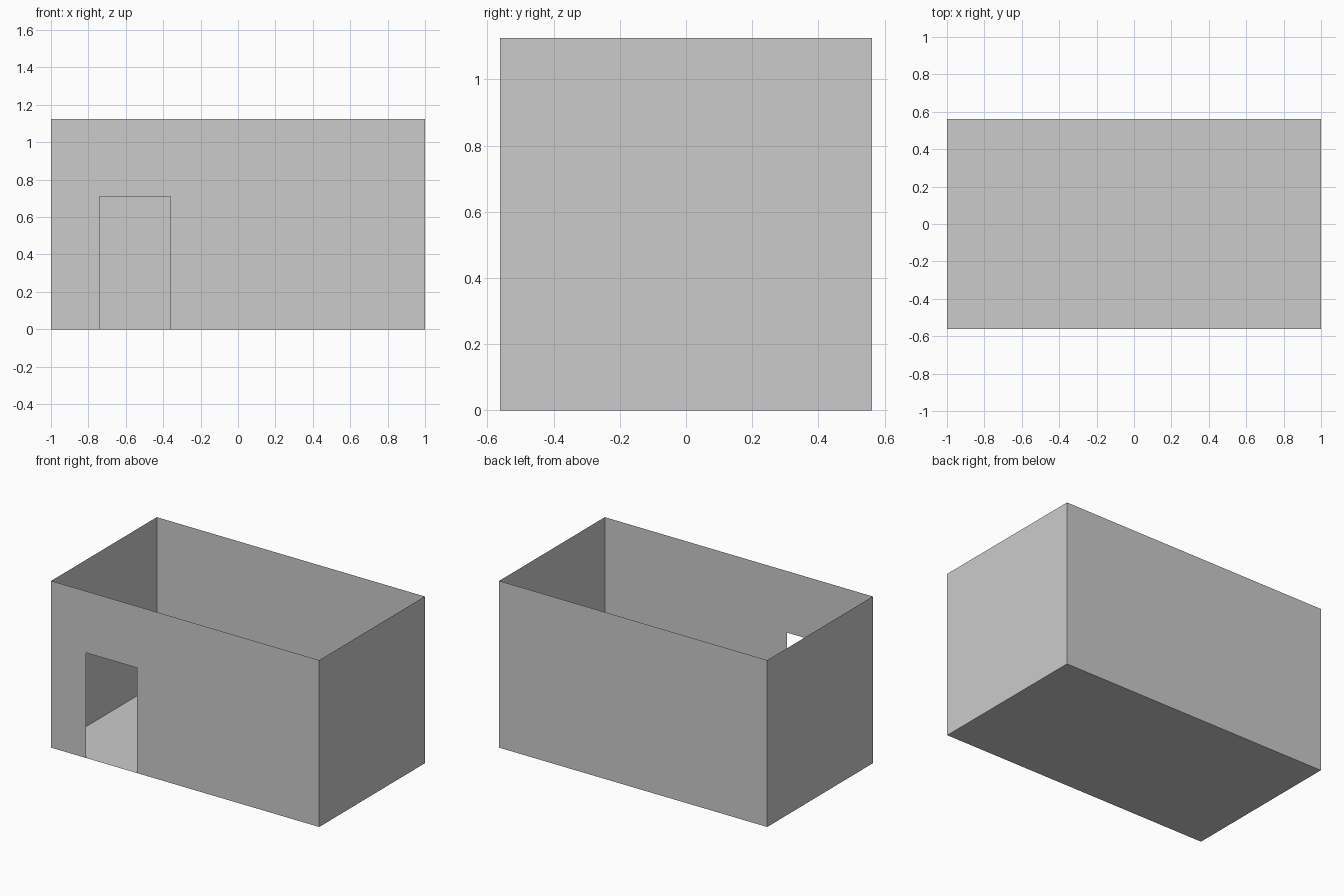
import bpy

if "Cube" in bpy.data.objects:
    bpy.data.objects.remove(bpy.data.objects["Cube"])

W, D, H = 1.0, 0.5625, 1.125            # half width, half depth, height
DOOR_L, DOOR_R, DOOR_H = -0.74, -0.36, 0.71


def panel(name, points):
    """Thin flat sheet from one outline."""
    mesh = bpy.data.meshes.new(name)
    mesh.from_pydata(points, [], [range(len(points))])
    mesh.update()
    obj = bpy.data.objects.new(name, mesh)
    bpy.context.collection.objects.link(obj)
    return obj


# Floor
panel("floor", [(-W, -D, 0), (-W, D, 0), (W, D, 0), (W, -D, 0)])

# Plain walls, facing outward
panel("back_wall", [(W, D, 0), (-W, D, 0), (-W, D, H), (W, D, H)])
panel("right_wall", [(W, -D, 0), (W, D, 0), (W, D, H), (W, -D, H)])
panel("left_wall", [(-W, D, 0), (-W, -D, 0), (-W, -D, H), (-W, D, H)])

# Front wall with the doorway notched into its outline
front = [(-W, 0), (DOOR_L, 0), (DOOR_L, DOOR_H), (DOOR_R, DOOR_H),
         (DOOR_R, 0), (W, 0), (W, H), (-W, H)]
panel("front_wall", [(x, -D, z) for x, z in front])
